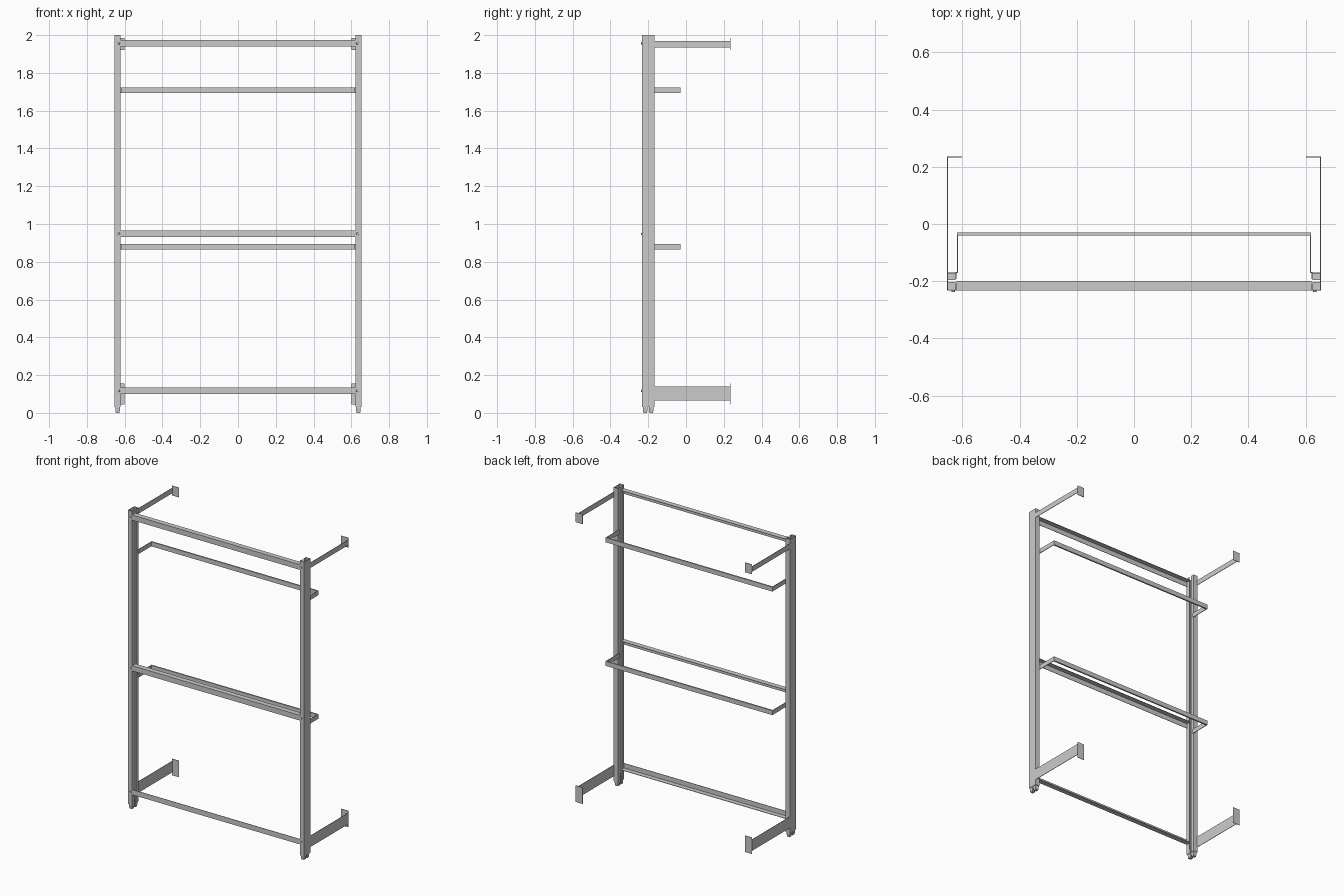
import bpy, bmesh, math
from mathutils import Matrix, Vector

if "Cube" in bpy.data.objects:
    bpy.data.objects.remove(bpy.data.objects["Cube"])

T = 0.003  # sheet metal thickness


def make(name, bm):
    bmesh.ops.recalc_face_normals(bm, faces=bm.faces)
    me = bpy.data.meshes.new(name)
    bm.to_mesh(me)
    bm.free()
    ob = bpy.data.objects.new(name, me)
    bpy.context.collection.objects.link(ob)
    return ob


def prism(name, pts, direction):
    """Extrude a closed 3D outline along a direction."""
    bm = bmesh.new()
    f = bm.faces.new([bm.verts.new(p) for p in pts])
    r = bmesh.ops.extrude_face_region(bm, geom=[f], use_keep_orig=True)
    verts = [g for g in r["geom"] if isinstance(g, bmesh.types.BMVert)]
    bmesh.ops.translate(bm, verts=verts, vec=Vector(direction))
    return make(name, bm)


def box(name, x, y, z):
    pts = [(x[0], y[0], z[0]), (x[1], y[0], z[0]), (x[1], y[1], z[0]), (x[0], y[1], z[0])]
    return prism(name, pts, (0, 0, z[1] - z[0]))


def mirrored(ob):
    """Repeat a right-hand part on the left."""
    ob.modifiers.new("mirror", 'MIRROR').use_axis[0] = True
    return ob


# Upright: lipped C channel, slot facing inward
xi, xo, y0, y1, ym, s = 0.621, 0.653, -0.233, -0.167, -0.2, 0.008
profile = [(xi, ym - s), (xi, y0), (xo, y0), (xo, y1), (xi, y1), (xi, ym + s),
           (xi + T, ym + s), (xi + T, y1 - T), (xo - T, y1 - T),
           (xo - T, y0 + T), (xi + T, y0 + T), (xi + T, ym - s)]
mirrored(prism("upright", [(x, y, 0.03) for x, y in profile], (0, 0, 1.97)))

# Pairs of tapered feet plugged into each upright
for i, y in enumerate((-0.216, -0.184)):
    bm = bmesh.new()
    rings = []
    for z, h in ((0, 0.010), (0.025, 0.0125), (0.06, 0.0125)):
        rings.append([bm.verts.new((0.637 + a * h, y + b * h, z))
                      for a, b in ((-1, -1), (1, -1), (1, 1), (-1, 1))])
    for lo, hi in zip(rings, rings[1:]):
        for k in range(4):
            bm.faces.new((lo[k], lo[(k + 1) % 4], hi[(k + 1) % 4], hi[k]))
    bm.faces.new(rings[0])
    bm.faces.new(rings[-1])
    mirrored(make(f"foot_{i}", bm))

# Front angle-section cross beams; the lowest has its flange at the bottom
for name, z0, flip in (("top_beam", 1.94, False), ("middle_beam", 0.93, False),
                       ("bottom_beam", 0.10, True)):
    h, d = 0.035, 0.034
    sec = [(0, 0), (T, 0), (T, h - T), (d, h - T), (d, h), (0, h)]
    if flip:
        sec = [(a, h - b) for a, b in sec]
    prism(name, [(-0.621, y0 + a, z0 + b) for a, b in sec], (1.242, 0, 0))
    # Bolt head on the front of the upright
    bm = bmesh.new()
    bmesh.ops.create_cone(bm, cap_ends=True, segments=12, radius1=0.007, radius2=0.006, depth=0.004)
    bmesh.ops.rotate(bm, verts=bm.verts, cent=(0, 0, 0),
                     matrix=Matrix.Rotation(math.pi / 2, 3, 'X'))
    bmesh.ops.translate(bm, verts=bm.verts, vec=Vector((0.632, y0 - 0.002, z0 + 0.0175)))
    mirrored(make(name + "_bolt", bm))

# Rear wall arms with end plates
for name, z, pz in (("upper", (1.935, 1.97), (1.92, 1.985)),
                    ("lower", (0.065, 0.14), (0.045, 0.155))):
    mirrored(box(name + "_wall_arm", (0.650, 0.653), (y1 - T, 0.235), z))
    mirrored(box(name + "_wall_plate", (0.602, 0.653), (0.233, 0.236), pz))

# U-shaped hanging rails behind the uprights
for name, z in (("upper", 1.693), ("lower", 0.865)):
    zz = (z, z + 0.03)
    box(name + "_hanging_rail", (-0.619, 0.619), (-0.040, -0.030), zz)
    mirrored(box(name + "_rail_arm", (0.615, 0.619), (-0.172, -0.035), zz))
    mirrored(box(name + "_rail_tab", (0.615, 0.623), (-0.172, -0.168), zz))
